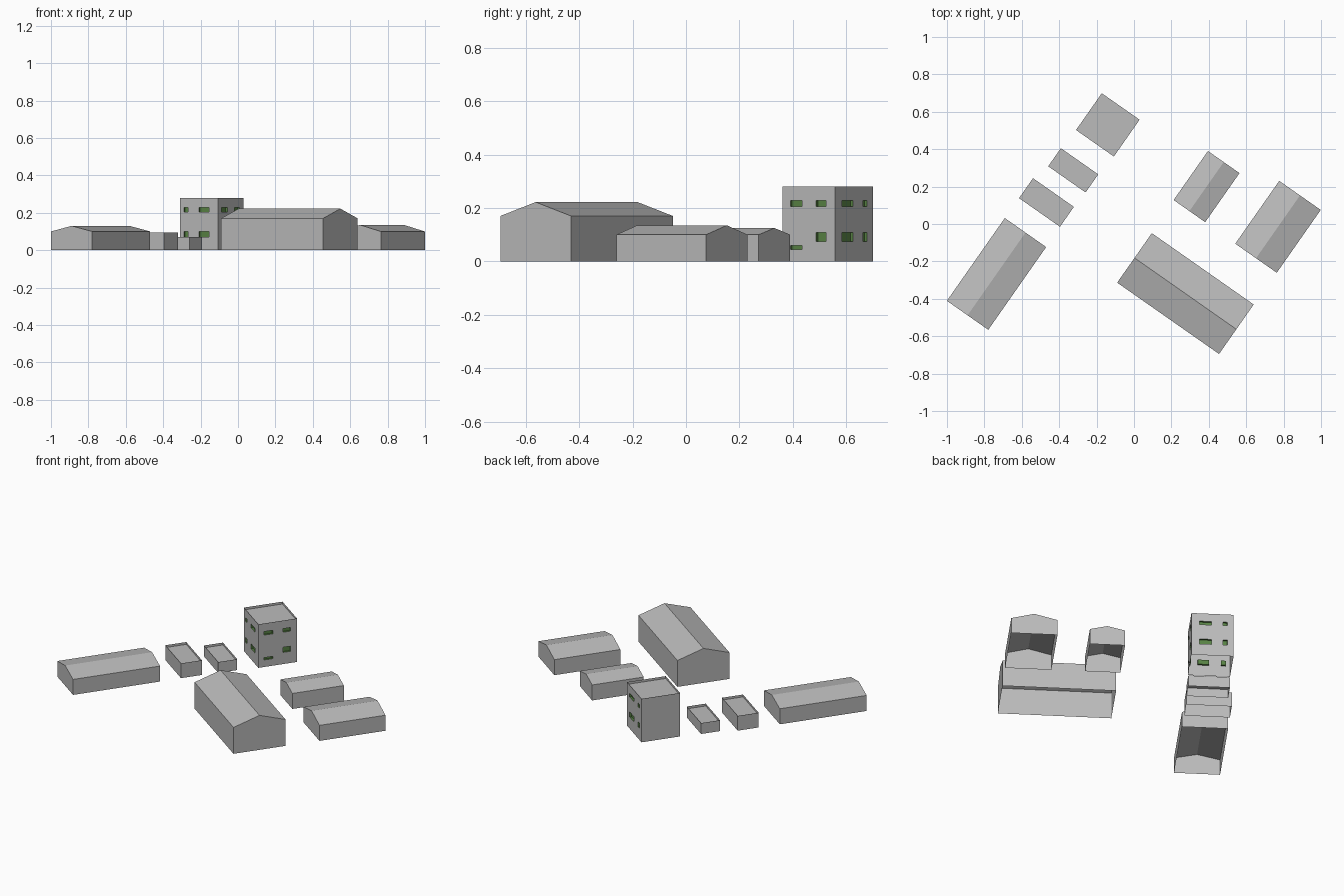
import bpy, bmesh, math
from mathutils import Vector

if "Cube" in bpy.data.objects:
    bpy.data.objects.remove(bpy.data.objects["Cube"], do_unlink=True)

TURN = math.radians(-35)      # every building shares this heading


def material(name, colour):
    mat = bpy.data.materials.new(name)
    mat.use_nodes = True
    mat.diffuse_color = colour
    bsdf = mat.node_tree.nodes["Principled BSDF"]
    bsdf.inputs["Base Color"].default_value = colour
    bsdf.inputs["Roughness"].default_value = 0.8
    return mat


GREY = material("plain grey", (0.5, 0.5, 0.5, 1))
GREEN = material("window green", (0.1, 0.23, 0.06, 1))


def finish(name, bm, centre, turn=TURN):
    mesh = bpy.data.meshes.new(name)
    bm.to_mesh(mesh)
    bm.free()
    mesh.materials.append(GREY)
    mesh.materials.append(GREEN)
    obj = bpy.data.objects.new(name, mesh)
    obj.location = (centre[0], centre[1], 0)
    obj.rotation_euler.z = turn
    bpy.context.collection.objects.link(obj)


def face(bm, points):
    return bm.faces.new([bm.verts.new(p) for p in points])


# Gabled shell: an arch-like profile swept along y, ends closed, no floor
def barn(name, centre, width, length, eaves, ridge, turn=TURN):
    w, l = width / 2, length / 2
    profile = [(-w, 0), (-w, eaves), (0, ridge), (w, eaves), (w, 0)]
    bm = bmesh.new()
    front = [bm.verts.new((x, -l, z)) for x, z in profile]
    back = [bm.verts.new((x, l, z)) for x, z in profile]
    for i in range(4):
        bm.faces.new((front[i], back[i], back[i + 1], front[i + 1]))
    bm.faces.new(front[::-1])
    bm.faces.new(back)
    bmesh.ops.recalc_face_normals(bm, faces=bm.faces)
    finish(name, bm, centre, turn)


# One wall split at window edges; window cells are pushed inwards
def wall(bm, start, end, height, windows):
    start, end = Vector(start), Vector(end)
    along = (end - start).normalized()
    inward = Vector((-along.y, along.x, 0))
    mid = (start + end) / 2
    half = (end - start).length / 2
    us = sorted({-half, half} | {u for w in windows for u in w[:2]})
    zs = sorted({0, height} | {z for w in windows for z in w[2:]})
    for u0, u1 in zip(us, us[1:]):
        for z0, z1 in zip(zs, zs[1:]):
            corners = [mid + along * u + Vector((0, 0, z))
                       for u, z in ((u0, z0), (u1, z0), (u1, z1), (u0, z1))]
            u, z = (u0 + u1) / 2, (z0 + z1) / 2
            if not any(a < u < b and c < z < d for a, b, c, d in windows):
                face(bm, corners)
                continue
            sunk = [p + inward * 0.012 for p in corners]
            pane = face(bm, sunk)
            pane.material_index = 1
            for i in range(4):
                j = (i + 1) % 4
                reveal = face(bm, (corners[i], corners[j], sunk[j], sunk[i]))
                reveal.material_index = 1


# Open-bottomed block with its flat roof set just below the wall tops
def block(name, centre, width, depth, height, windows=((), (), (), ())):
    w, d = width / 2, depth / 2
    ring = [(-w, -d, 0), (w, -d, 0), (w, d, 0), (-w, d, 0)]
    bm = bmesh.new()
    for i in range(4):
        wall(bm, ring[i], ring[(i + 1) % 4], height, windows[i])
    face(bm, [(x, y, height - 0.015) for x, y, z in ring])
    bmesh.ops.remove_doubles(bm, verts=bm.verts, dist=0.0001)
    finish(name, bm, centre)


# Gabled halls
barn("left_hall", (-0.735, -0.267), 0.27, 0.54, 0.10, 0.13)
barn("middle_hall", (0.388, 0.20), 0.206, 0.32, 0.10, 0.125)
barn("right_hall", (0.77, -0.015), 0.271, 0.41, 0.10, 0.135)
barn("great_hall", (0.275, -0.372), 0.323, 0.665, 0.17, 0.222,
     TURN + math.pi / 2)

# Flat-roofed sheds
block("low_shed", (-0.325, 0.287), 0.244, 0.118, 0.07)
block("tall_shed", (-0.468, 0.115), 0.267, 0.13, 0.095)


# Tower with windows on three sides: columns by rows
def columns(spans, rows):
    return [(a, b, c, d) for a, b in spans for c, d in rows]


upper, lower = (0.205, 0.228), (0.075, 0.108)
front_windows = columns([(-0.098, -0.071), (0, 0.066)], [upper, (0.07, 0.10)])
side_windows = columns([(0.034, 0.08)], [upper, lower])
side_windows += columns([(-0.084, -0.03)], [upper, (0.045, 0.06)])
back_windows = columns([(-0.077, -0.005), (0.061, 0.087)], [upper, lower])
block("tower", (-0.14, 0.53), 0.247, 0.24, 0.28,
      (front_windows, side_windows, back_windows, ()))
